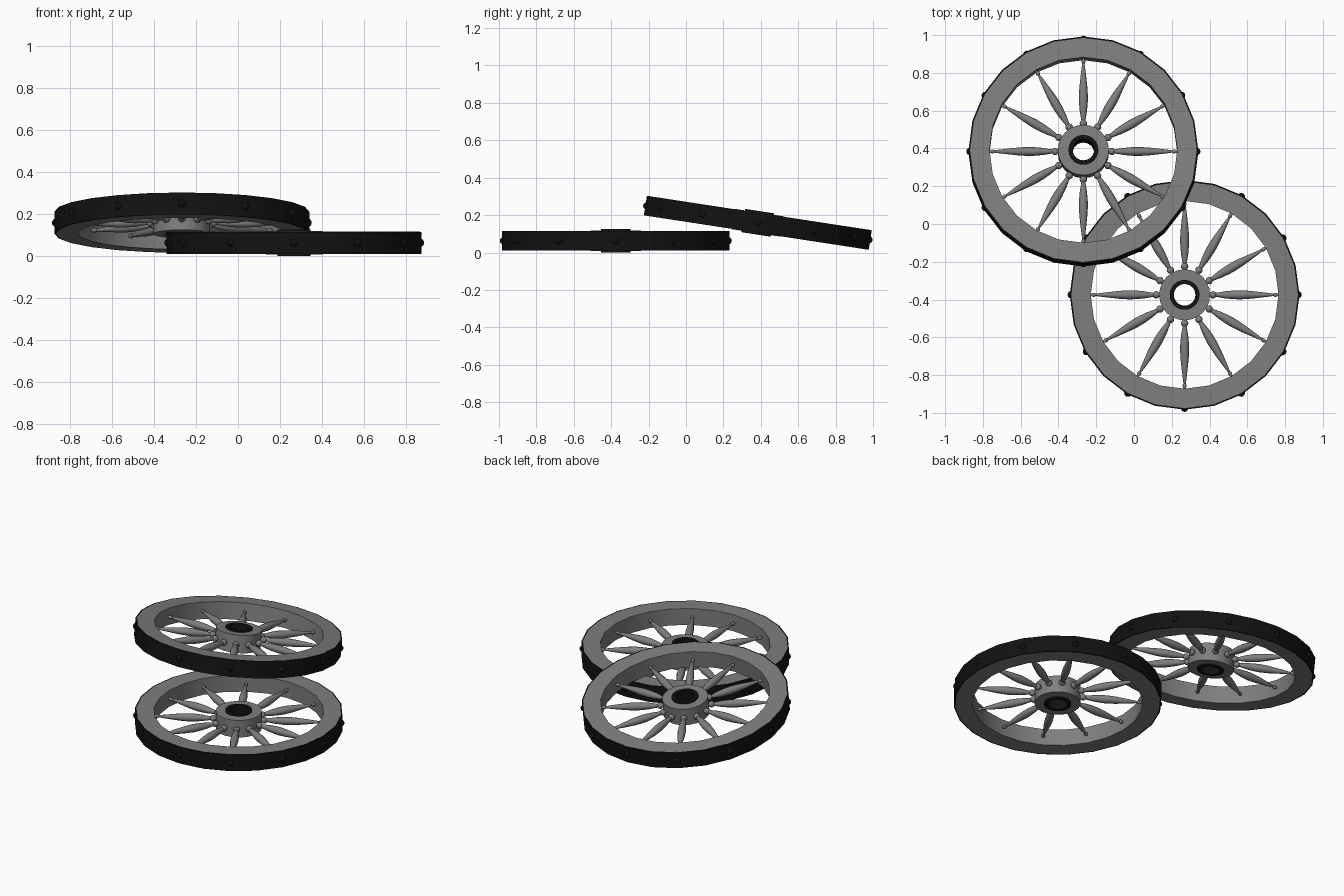
import bpy, bmesh
from math import pi, sin, cos, radians
from mathutils import Matrix

if "Cube" in bpy.data.objects:
    bpy.data.objects.remove(bpy.data.objects["Cube"])


def make_material(name, value):
    m = bpy.data.materials.new(name)
    m.use_nodes = True
    colour = (value, value, value, 1)
    m.diffuse_color = colour
    m.node_tree.nodes["Principled BSDF"].inputs["Base Color"].default_value = colour
    return m


GREY = make_material("weathered grey wood", 0.21)
BLACK = make_material("black iron", 0.006)


def add_object(name, bm, material, matrix, angle=40):
    bmesh.ops.recalc_face_normals(bm, faces=bm.faces)
    mesh = bpy.data.meshes.new(name)
    bm.to_mesh(mesh)
    bm.free()
    mesh.materials.append(material)
    obj = bpy.data.objects.new(name, mesh)
    bpy.context.collection.objects.link(obj)
    obj.matrix_world = matrix
    bpy.ops.object.select_all(action="DESELECT")
    obj.select_set(True)
    bpy.context.view_layer.objects.active = obj
    bpy.ops.object.shade_smooth_by_angle(angle=radians(angle))


def lathe(bm, profile, sides, closed, matrix=Matrix()):
    """Turn (radius, height) points about z."""
    rings = [[bm.verts.new(matrix @ Matrix.Rotation(2 * pi * i / sides, 4, "Z")
                           @ Matrix.Translation((r, 0, z)).to_translation())
              for i in range(sides)] for r, z in profile]
    pairs = list(zip(rings, rings[1:]))
    if closed:
        pairs.append((rings[-1], rings[0]))
    else:
        bm.faces.new(rings[0])
        bm.faces.new(rings[-1])
    for a, b in pairs:
        for i in range(sides):
            j = (i + 1) % sides
            bm.faces.new((a[i], a[j], b[j], b[i]))


def ring(name, inner, outer, half, material, matrix, sides=24):
    bm = bmesh.new()
    lathe(bm, [(inner, -half), (outer, -half), (outer, half), (inner, half)], sides, True)
    add_object(name, bm, material, matrix)


# Turned spoke outline: radius and distance from the wheel centre
SPOKE = [(0.012, 0.12), (0.012, 0.136), (0.018, 0.143), (0.02, 0.151), (0.017, 0.16),
         (0.011, 0.166), (0.013, 0.18), (0.019, 0.215), (0.023, 0.26), (0.024, 0.295),
         (0.021, 0.345), (0.015, 0.4), (0.009, 0.45), (0.006, 0.47), (0.01, 0.476),
         (0.011, 0.483), (0.008, 0.49), (0.006, 0.5)]


def wheel(label, location, tilt):
    place = Matrix.Translation(location) @ Matrix.Rotation(radians(tilt), 4, "X")
    ring(label + "_rim", 0.497, 0.6, 0.053, GREY, place)
    ring(label + "_tyre", 0.598, 0.608, 0.0525, BLACK, place)
    ring(label + "_hub", 0.076, 0.135, 0.055, GREY, place)
    ring(label + "_hub_sleeve", 0.057, 0.079, 0.063, BLACK, place)

    # Twelve spokes, each with a bolt head on the tyre
    spokes, bolts = bmesh.new(), bmesh.new()
    for k in range(12):
        turn = Matrix.Rotation(k * pi / 6, 4, "Z")
        lathe(spokes, SPOKE, 12, False, turn @ Matrix.Rotation(pi / 2, 4, "Y"))
        bmesh.ops.create_uvsphere(bolts, u_segments=12, v_segments=8, radius=0.02,
                                  matrix=turn @ Matrix.Translation((0.6, 0, 0)))
    add_object(label + "_spokes", spokes, GREY, place)
    add_object(label + "_bolts", bolts, BLACK, place)


wheel("flat_wheel", (0.268, -0.375, 0.063), 0)
wheel("leaning_wheel", (-0.268, 0.384, 0.159), -8.7)
